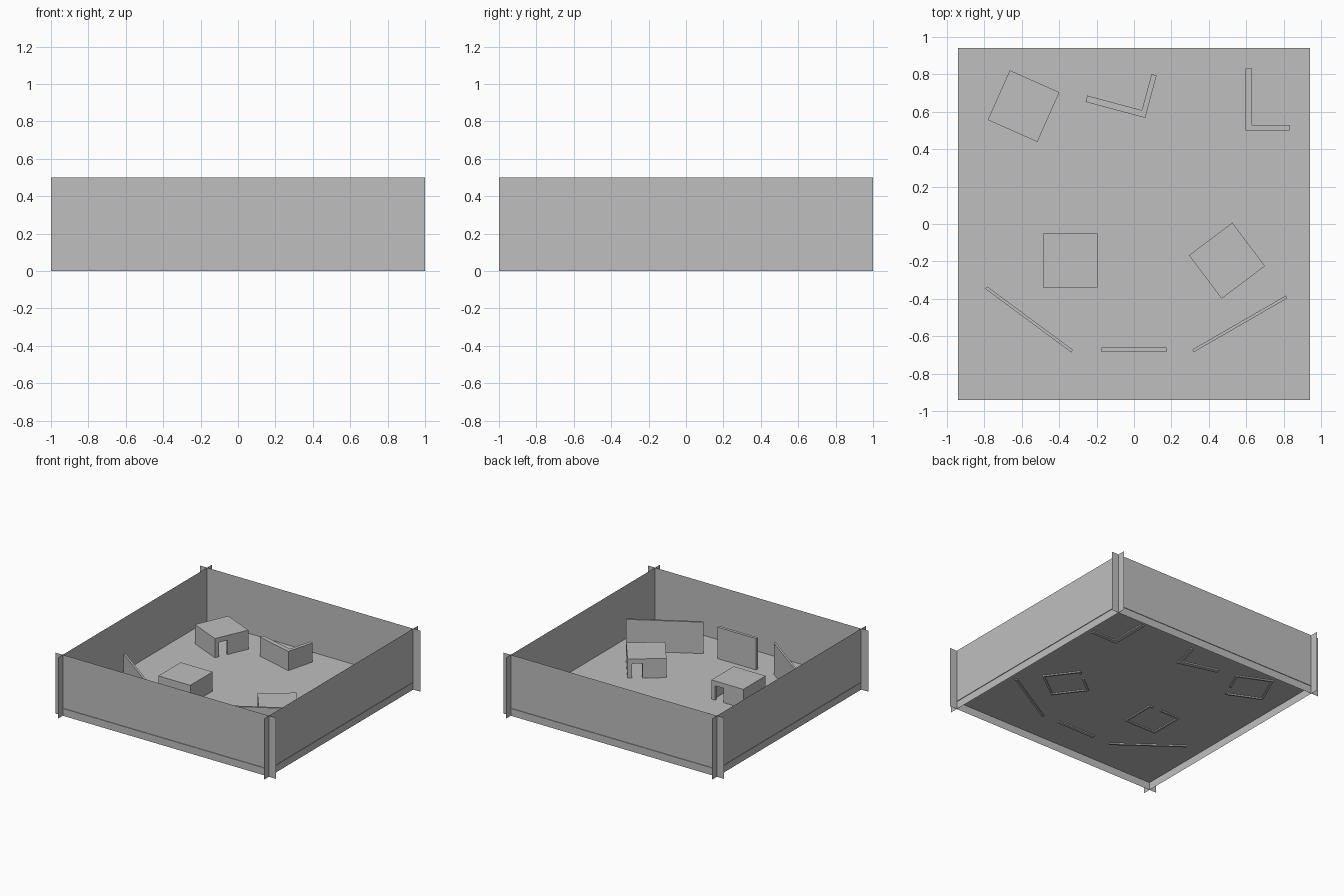
import bpy, bmesh
from math import radians, atan2, hypot
from mathutils import Matrix

WALL_AT, FLOOR_HALF, FLOOR_Z = 0.935, 0.94, 0.0625
BASE_Z = 0.053          # furniture sinks slightly through the floor
HUT_TOP, PANEL_TOP = 0.22, 0.32

cube = bpy.data.objects.get("Cube")
if cube:
    bpy.data.objects.remove(cube, do_unlink=True)

grey = bpy.data.materials.new("plain_grey")
grey.use_nodes = True
grey.diffuse_color = (0.52, 0.52, 0.52, 1)
grey.node_tree.nodes["Principled BSDF"].inputs["Base Color"].default_value = (0.52, 0.52, 0.52, 1)


def make(name, polygons, x=0, y=0, turn=0):
    """Object from a list of flat polygons, placed and turned about z."""
    bm = bmesh.new()
    for points in polygons:
        bm.faces.new([bm.verts.new(p) for p in points])
    bmesh.ops.remove_doubles(bm, verts=bm.verts, dist=1e-5)
    bmesh.ops.recalc_face_normals(bm, faces=bm.faces)
    mesh = bpy.data.meshes.new(name)
    bm.to_mesh(mesh)
    bm.free()
    mesh.materials.append(grey)
    obj = bpy.data.objects.new(name, mesh)
    obj.matrix_world = Matrix.Translation((x, y, 0)) @ Matrix.Rotation(turn, 4, "Z")
    bpy.context.collection.objects.link(obj)
    return obj


def prism(name, outline, top, x, y, turn):
    """Solid upright block with the given plan outline."""
    low = [(u, v, BASE_Z) for u, v in outline]
    high = [(u, v, top) for u, v in outline]
    sides = []
    for i in range(len(outline)):
        j = (i + 1) % len(outline)
        sides.append([low[i], low[j], high[j], high[i]])
    return make(name, [low, high] + sides, x, y, turn)


# Floor sheet
f = FLOOR_HALF
make("floor", [[(-f, -f, FLOOR_Z), (f, -f, FLOOR_Z), (f, f, FLOOR_Z), (-f, f, FLOOR_Z)]])

# Four thin outer walls crossing at the corners
for i, name in enumerate(["front_wall", "left_wall", "back_wall", "right_wall"]):
    w = -WALL_AT
    make(name, [[(-1, w, 0), (1, w, 0), (1, w, 0.5), (-1, w, 0.5)]], turn=radians(90 * i))


# Flat-roofed hollow huts with a doorway near one end of a side
def hut(name, x, y, degrees):
    h, b, t = 0.145, BASE_Z, HUT_TOP
    d0, d1, dz = -0.11, -0.035, FLOOR_Z + 0.118
    door_side = [(h, -h, b), (h, d0, b), (h, d0, dz), (h, d1, dz),
                 (h, d1, b), (h, h, b), (h, h, t), (h, -h, t)]
    roof = [(-h, -h, t), (h, -h, t), (h, h, t), (-h, h, t)]
    walls = [[(-h, s, b), (h, s, b), (h, s, t), (-h, s, t)] for s in (-h, h)]
    rear = [(-h, -h, b), (-h, h, b), (-h, h, t), (-h, -h, t)]
    obj = make(name, [door_side, roof, rear] + walls, x, y, radians(degrees))
    shell = obj.modifiers.new("shell", "SOLIDIFY")
    shell.thickness = 0.015
    shell.offset = -1
    shell.use_even_offset = True


hut("back_hut", -0.59, 0.63, -24)
hut("middle_hut", -0.34, -0.195, 90)
hut("side_hut", 0.497, -0.196, 127)

# L-shaped corner screens
ell = [(0, 0), (0.235, 0), (0.235, 0.028), (0.035, 0.028), (0.035, 0.33), (0, 0.33)]
prism("back_corner_screen", ell, HUT_TOP, 0.06, 0.567, radians(75))
prism("side_corner_screen", ell, HUT_TOP, 0.595, 0.5, 0)


# Straight free-standing panels
def panel(name, start, end, thick):
    dx, dy = end[0] - start[0], end[1] - start[1]
    l, t = hypot(dx, dy) / 2, thick / 2
    prism(name, [(-l, -t), (l, -t), (l, t), (-l, t)], PANEL_TOP,
          (start[0] + end[0]) / 2, (start[1] + end[1]) / 2, atan2(dy, dx))


panel("right_panel", (-0.79, -0.34), (-0.33, -0.68), 0.016)
panel("centre_panel", (-0.175, -0.672), (0.175, -0.672), 0.024)
panel("left_panel", (0.315, -0.678), (0.815, -0.39), 0.016)
